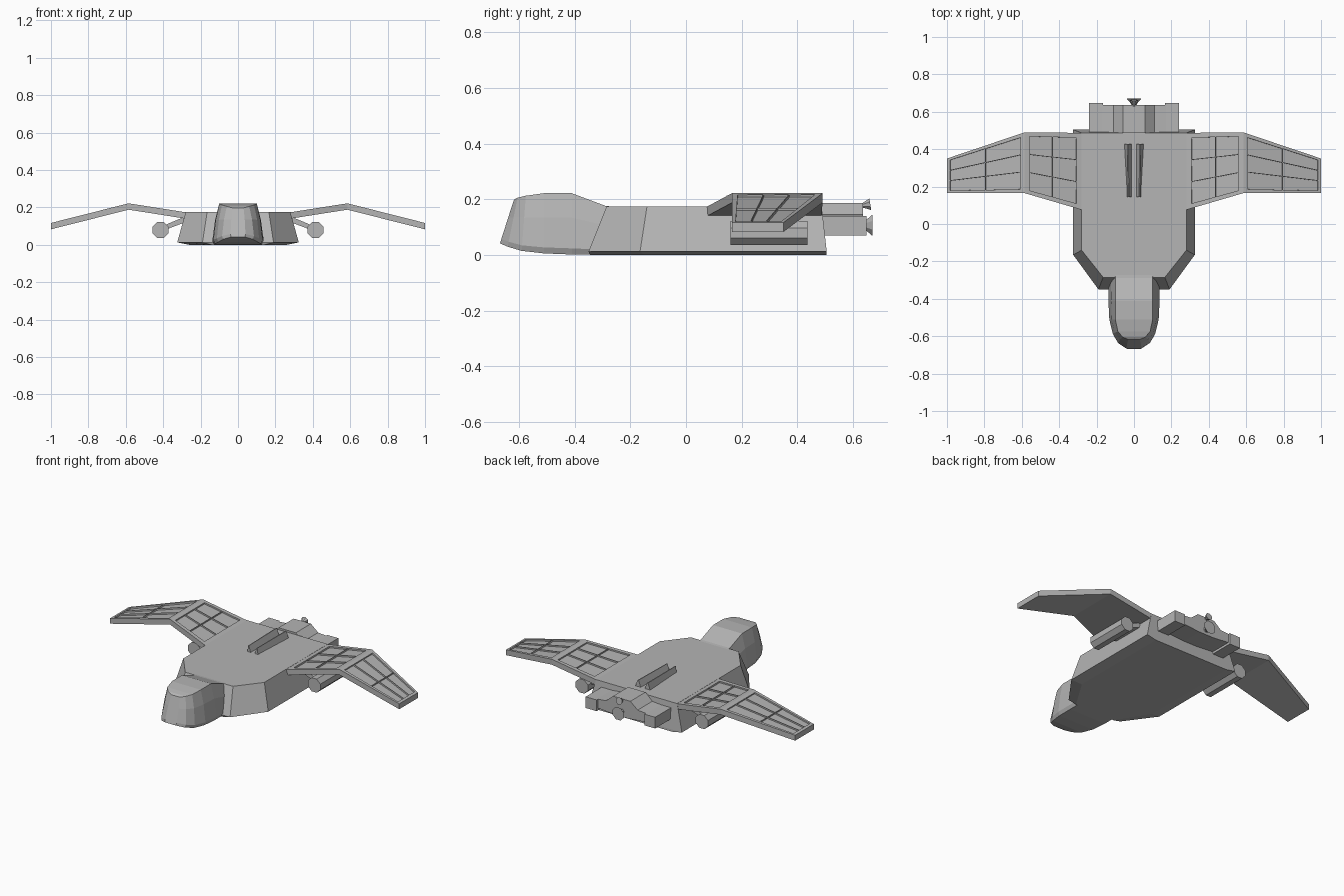
import bpy, bmesh, math
from mathutils import Vector, Matrix

if "Cube" in bpy.data.objects:
    bpy.data.objects.remove(bpy.data.objects["Cube"])

grey = bpy.data.materials.new("mid_grey")
grey.diffuse_color = (.46, .46, .46, 1)
grey.use_nodes = True
grey.node_tree.nodes["Principled BSDF"].inputs["Base Color"].default_value = grey.diffuse_color


def finish(name, bm, mirror=False):
    bmesh.ops.recalc_face_normals(bm, faces=bm.faces)
    me = bpy.data.meshes.new(name)
    bm.to_mesh(me)
    bm.free()
    me.materials.append(grey)
    ob = bpy.data.objects.new(name, me)
    bpy.context.collection.objects.link(ob)
    if mirror:
        ob.modifiers.new("mirror", 'MIRROR').use_mirror_merge = False
    return ob


def loft(name, rings, mirror=False):
    """Skin closed rings of equal length and cap both ends."""
    bm = bmesh.new()
    vs = [[bm.verts.new(p) for p in r] for r in rings]
    n = len(vs[0])
    for a, b in zip(vs, vs[1:]):
        for i in range(n):
            bm.faces.new((a[i], a[(i + 1) % n], b[(i + 1) % n], b[i]))
    bm.faces.new(vs[0])
    bm.faces.new(vs[-1])
    return finish(name, bm, mirror)


def both(half):
    """Complete a right-half outline with its left half."""
    return half + [(-p[0],) + tuple(p[1:]) for p in reversed(half) if abs(p[0]) > 1e-6]


def lathe(name, profile, centre, sides=8, tilt=0.0, mirror=False):
    """Rings of (y, radius) around the y axis."""
    rot = Matrix.Rotation(tilt, 3, 'X')
    rings = []
    for y, r in profile:
        angs = [math.tau * (k + .5) / sides for k in range(sides)]
        rings.append([Vector(centre) + rot @ Vector((r * math.cos(a), y, r * math.sin(a)))
                      for a in angs])
    return loft(name, rings, mirror)


def lerp(x, pts):
    for (x0, a), (x1, b) in zip(pts, pts[1:]):
        if x <= x1:
            return a + (b - a) * (x - x0) / (x1 - x0)
    return pts[-1][1]


# hull: sloped sides with a shallow bevelled underside
keel = both([(.26, .505, 0), (.26, -.15, 0), (.14, -.345, 0)])
bottom = both([(.325, .505, .013), (.325, -.165, .013), (.19, -.35, .013)])
top = both([(.28, .487, .175), (.28, -.14, .175), (.165, -.285, .175)])
loft("hull", [keel, bottom, top])

# cockpit: lofted faceted nose; (y top, y bottom, z top, z bottom, top width, bottom width)
sections = [(-.25, -.25, .172, .002, .10, .135), (-.29, -.30, .177, .002, .10, .138),
            (-.41, -.41, .222, .002, .10, .137), (-.51, -.51, .222, .006, .10, .132),
            (-.575, -.59, .213, .015, .086, .113), (-.605, -.64, .206, .03, .06, .085),
            (-.618, -.668, .198, .042, .03, .04)]
rings = []
for yt, yb, zt, zb, wt, wb in sections:
    h = zt - zb
    half = []
    for x, t in ((0, 0), (wb * .93, 0), (wb, .1), (wb * .6 + wt * .4, .6), (wt, 1), (0, 1)):
        half.append((x, yb + (yt - yb) * t, zb + h * t))
    rings.append(both(half))
loft("cockpit", rings)

# wings: cranked grid with recessed panel cells
xs = [.26, .307, .435, .56, .585, .605, .795, .985, 1.0]
vs = [0, .06, .355, .645, .94, 1]
bm = bmesh.new()
grid = {}
for i, x in enumerate(xs):
    front = lerp(x, [(.26, .07), (.585, .165), (1, .165)])
    back = lerp(x, [(.26, .487), (.585, .49), (1, .35)])
    z = lerp(x, [(.26, .171), (.585, .222), (1, .117)])
    for j, v in enumerate(vs):
        for s in (0, 1):
            grid[i, j, s] = bm.verts.new((x, front + (back - front) * v, z - .034 * s))
nx, ny = len(xs) - 1, len(vs) - 1
cells = []
for i in range(nx):
    for j in range(ny):
        for s in (0, 1):
            f = bm.faces.new([grid[i + a, j + b, s] for a, b in ((0, 0), (1, 0), (1, 1), (0, 1))])
            if s == 0 and i in (1, 2, 5, 6) and 1 <= j <= 3:
                cells.append(f)
    for j in (0, ny):
        bm.faces.new((grid[i, j, 0], grid[i + 1, j, 0], grid[i + 1, j, 1], grid[i, j, 1]))
for j in range(ny):
    for i in (0, nx):
        bm.faces.new((grid[i, j, 0], grid[i, j + 1, 0], grid[i, j + 1, 1], grid[i, j, 1]))
bmesh.ops.recalc_face_normals(bm, faces=bm.faces)
for width, depth in ((.0025, 0), (.0003, -.009)):
    bmesh.ops.inset_individual(bm, faces=cells, thickness=width, depth=depth)
finish("wings", bm, True)

# dorsal fins: twin tapering ridges
loft("dorsal_fins", [
    [(.012, .145, .17), (.037, .145, .17), (.031, .145, .213), (.027, .145, .213)],
    [(.012, .427, .17), (.053, .427, .17), (.036, .427, .215), (.030, .427, .215)]], True)

# engine block: raised centre between two outer boxes
profile = both([(0, .075), (.05, .075), (.17, .085), (.17, .14), (.11, .145), (.06, .187), (0, .187)])
loft("engine_block", [[(x, y, z) for x, z in profile] for y in (.486, .635)])
box = [(.165, .07), (.24, .07), (.24, .14), (.165, .14)]
loft("engine_boxes", [[(x, y, z) for x, z in box] for y in (.45, .648)], True)

# nozzles: one large, one small above
lathe("main_nozzle", [(-.02, .02), (.012, .016), (.04, .042)], (0, .63, .107))
lathe("upper_nozzle", [(-.03, .012), (.005, .01), (.03, .023)], (0, .632, .178), tilt=.15)

# side pods on thin struts below the wings
lathe("side_pods", [(.16, .046), (.437, .046)], (.415, 0, .079), mirror=True)
strut = [(.27, .15), (.27, .125), (.385, .082), (.40, .102), (.31, .14)]
loft("pod_struts", [[(x, y, z) for x, z in strut] for y in (.2, .4)], True)
